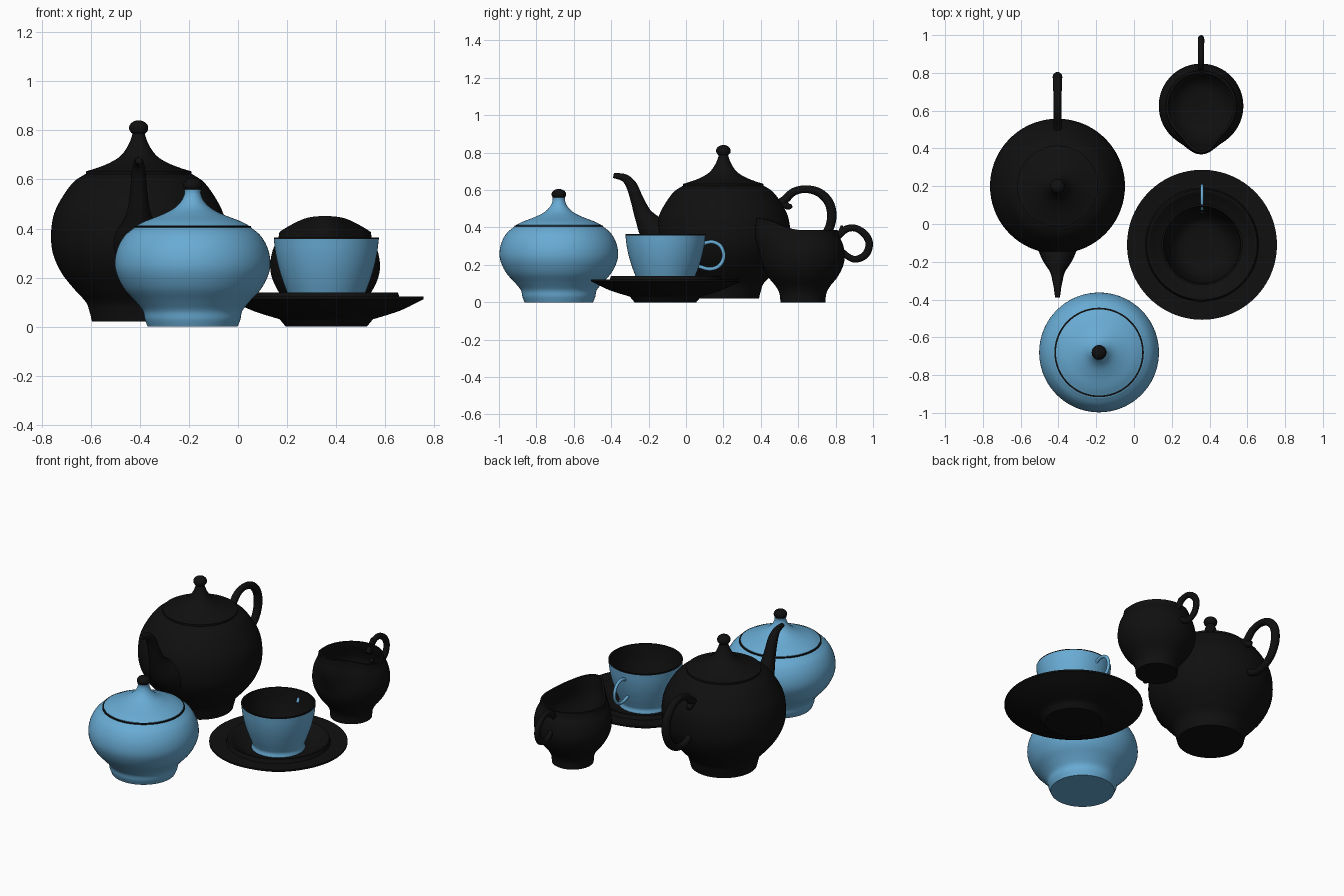
import bpy, bmesh, math
from mathutils import Vector


def material(name, color):
    m = bpy.data.materials.new(name)
    m.diffuse_color = color
    return m


BLACK = material("black_glaze", (0.005, 0.005, 0.005, 1))
BLUE = material("blue_glaze", (0.14, 0.41, 0.66, 1))


def smooth(pts, n=5):
    """Catmull-Rom curve through points of any dimension."""
    p = [Vector(q) for q in pts]
    p = [2 * p[0] - p[1]] + p + [2 * p[-1] - p[-2]]
    out = []
    for i in range(1, len(p) - 2):
        a, b, c, d = p[i - 1:i + 3]
        for k in range(n):
            t = k / n
            out.append(0.5 * (2 * b + (c - a) * t + (2 * a - 5 * b + 4 * c - d) * t * t
                              + (3 * b - a - 3 * c + d) * t ** 3))
    return out + [p[-2]]


def skin(name, rings, mat, caps=False, center=(0, 0, 0)):
    """Join a list of closed rings into a smooth surface."""
    bm = bmesh.new()
    vs = [[bm.verts.new(c) for c in ring] for ring in rings]
    n = len(vs[0])
    for a, b in zip(vs, vs[1:]):
        for i in range(n):
            j = (i + 1) % n
            bm.faces.new((a[i], a[j], b[j], b[i]))
    if caps:
        bm.faces.new(vs[0])
        bm.faces.new(vs[-1])
    bmesh.ops.remove_doubles(bm, verts=bm.verts, dist=1e-5)
    bmesh.ops.recalc_face_normals(bm, faces=bm.faces)
    me = bpy.data.meshes.new(name)
    bm.to_mesh(me)
    bm.free()
    me.polygons.foreach_set("use_smooth", [True] * len(me.polygons))
    me.set_sharp_from_angle(angle=math.radians(40))
    me.materials.append(mat)
    ob = bpy.data.objects.new(name, me)
    ob.location = center
    bpy.context.collection.objects.link(ob)
    return ob


def lathe(name, curves, center, mat, seg=72):
    """Revolve (r, z) curves; corners between curves stay sharp."""
    prof = [p for c in curves for p in smooth(c)]
    prof = [p for i, p in enumerate(prof) if i == 0 or (p - prof[i - 1]).length > 1e-5]
    rings = [[(max(p[0], 0) * math.cos(2 * math.pi * i / seg),
               max(p[0], 0) * math.sin(2 * math.pi * i / seg), p[1]) for i in range(seg)]
             for p in prof]
    return skin(name, rings, mat, center=(*center, 0))


def tube(name, x, path, mat, flat=1.0, seg=20):
    """Sweep a tapering round section along (y, z, radius) points."""
    pts = smooth(path, 6)
    rings = []
    for i, p in enumerate(pts):
        d = pts[min(i + 1, len(pts) - 1)] - pts[max(i - 1, 0)]
        n = Vector((-d[1], d[0])).normalized()
        ring = []
        for k in range(seg):
            a = 2 * math.pi * k / seg
            s = p[2] * math.sin(a)
            ring.append((x + flat * p[2] * math.cos(a), p[0] + n.x * s, p[1] + n.y * s))
        rings.append(ring)
    return skin(name, rings, mat, caps=True)


def knob(name, center, z, r, h):
    arc = [(r * math.sin(a), z - h * math.cos(a)) for a in [math.pi * i / 8 for i in range(9)]]
    return lathe(name, [arc], center, BLACK, 32)


# Teapot
POT = (-0.405, 0.2)
lathe("teapot_body", [[(0, 0.02), (0.19, 0.02)],
                      [(0.19, 0.02), (0.2, 0.06), (0.215, 0.1), (0.26, 0.15), (0.315, 0.22),
                       (0.35, 0.3), (0.357, 0.38), (0.345, 0.46), (0.31, 0.53), (0.265, 0.59),
                       (0.218, 0.622)],
                      [(0.218, 0.622), (0, 0.622)]], POT, BLACK)
lathe("teapot_lid", [[(0, 0.61), (0.215, 0.61)], [(0.215, 0.61), (0.215, 0.633)],
                     [(0.215, 0.633), (0.17, 0.647), (0.12, 0.667), (0.075, 0.695),
                      (0.045, 0.735), (0.028, 0.775), (0.024, 0.8)]], POT, BLACK)
knob("teapot_knob", POT, 0.81, 0.039, 0.031)
tube("teapot_spout", POT[0], [(0.02, 0.31, 0.16), (-0.08, 0.335, 0.125), (-0.165, 0.38, 0.088),
                              (-0.225, 0.46, 0.05), (-0.262, 0.55, 0.035),
                              (-0.292, 0.625, 0.029), (-0.33, 0.665, 0.021),
                              (-0.388, 0.678, 0.013)], BLACK)
tube("teapot_handle", POT[0], [(0.48, 0.52, 0.02), (0.53, 0.55, 0.022), (0.575, 0.59, 0.021),
                               (0.64, 0.605, 0.02), (0.715, 0.585, 0.023),
                               (0.768, 0.525, 0.025), (0.778, 0.44, 0.025),
                               (0.745, 0.36, 0.023), (0.68, 0.31, 0.021), (0.6, 0.3, 0.02),
                               (0.52, 0.34, 0.02)], BLACK)
tube("teapot_handle_curl", POT[0], [(0.515, 0.53, 0.018), (0.545, 0.513, 0.018),
                                    (0.568, 0.515, 0.008)], BLACK)

# Sugar bowl
BOWL = (-0.185, -0.68)
lathe("sugar_bowl_body", [[(0, 0), (0.183, 0)],
                          [(0.183, 0), (0.195, 0.03), (0.203, 0.065), (0.235, 0.105),
                           (0.28, 0.155), (0.31, 0.215), (0.317, 0.265), (0.306, 0.32),
                           (0.278, 0.37), (0.237, 0.405)],
                          [(0.237, 0.405), (0, 0.405)]], BOWL, BLUE)
lathe("sugar_bowl_seam", [[(0.225, 0.4), (0.237, 0.4)], [(0.237, 0.4), (0.237, 0.41)],
                          [(0.237, 0.41), (0.225, 0.411)]], BOWL, BLACK)
lathe("sugar_bowl_lid", [[(0, 0.395), (0.228, 0.395)], [(0.228, 0.395), (0.228, 0.413)],
                         [(0.228, 0.413), (0.19, 0.432), (0.13, 0.455), (0.08, 0.48),
                          (0.048, 0.51), (0.034, 0.54), (0.034, 0.56)],
                         [(0.034, 0.56), (0, 0.56)]], BOWL, BLUE)
knob("sugar_bowl_knob", BOWL, 0.577, 0.039, 0.029)

# Saucer and cup
CUP = (0.36, -0.11)
lathe("saucer", [[(0, 0), (0.165, 0)], [(0.165, 0), (0.19, 0.03)],
                 [(0.19, 0.03), (0.3, 0.065), (0.397, 0.112)],
                 [(0.397, 0.112), (0.397, 0.122)], [(0.397, 0.122), (0.3, 0.116)],
                 [(0.3, 0.116), (0.292, 0.14)], [(0.292, 0.14), (0.284, 0.14)],
                 [(0.284, 0.14), (0.23, 0.105), (0.17, 0.085), (0, 0.085)]], CUP, BLACK)
lathe("cup_outside", [[(0, 0.087), (0.155, 0.087)],
                      [(0.155, 0.087), (0.15, 0.11), (0.158, 0.135), (0.175, 0.18),
                       (0.194, 0.24), (0.207, 0.3), (0.214, 0.358)]], CUP, BLUE)
lathe("cup_inside", [[(0.214, 0.358), (0.214, 0.364)], [(0.214, 0.364), (0.204, 0.364)],
                     [(0.204, 0.364), (0.197, 0.3), (0.184, 0.24), (0.16, 0.175),
                      (0.11, 0.13), (0, 0.12)]], CUP, BLACK)
tube("cup_handle", CUP[0], [(0.08, 0.29, 0.01), (0.1, 0.315, 0.01), (0.145, 0.322, 0.01),
                            (0.185, 0.3, 0.01), (0.202, 0.255, 0.01), (0.193, 0.215, 0.01),
                            (0.165, 0.187, 0.01), (0.12, 0.178, 0.01), (0.06, 0.195, 0.01)],
     BLUE, 0.9, 12)

# Creamer: open jug whose rim is pulled up and forward into a lip
JUG = (0.355, 0.625)
jug = lathe("creamer_body", [[(0, 0), (0.12, 0)],
                             [(0.12, 0), (0.125, 0.045), (0.145, 0.085), (0.185, 0.135),
                              (0.215, 0.195), (0.224, 0.25), (0.214, 0.31), (0.193, 0.355),
                              (0.186, 0.386)],
                             [(0.186, 0.386), (0.174, 0.386)],
                             [(0.174, 0.386), (0.182, 0.35), (0.205, 0.29), (0.21, 0.24),
                              (0.19, 0.16), (0.12, 0.07), (0, 0.05)]], JUG, BLACK)
for v in jug.data.vertices:
    r = math.hypot(v.co.x, v.co.y)
    if r > 0.05:
        front = max(0, -v.co.y / r)
        k = min(1, max(0, (v.co.z - 0.22) / 0.166))
        k = k * k * (3 - 2 * k)
        push = 1 + 0.34 * k * front ** 12
        v.co.x *= push
        v.co.y *= push
        v.co.z += 0.065 * k * front ** 2
tube("creamer_handle", JUG[0], [(0.79, 0.33, 0.018), (0.825, 0.365, 0.019),
                                (0.86, 0.393, 0.019), (0.91, 0.395, 0.018),
                                (0.96, 0.36, 0.02), (0.98, 0.31, 0.02), (0.96, 0.255, 0.02),
                                (0.91, 0.23, 0.018), (0.87, 0.242, 0.017),
                                (0.83, 0.275, 0.016)], BLACK, 0.85)
tube("creamer_handle_curl", JUG[0], [(0.81, 0.35, 0.015), (0.83, 0.38, 0.015),
                                     (0.832, 0.41, 0.006)], BLACK)
